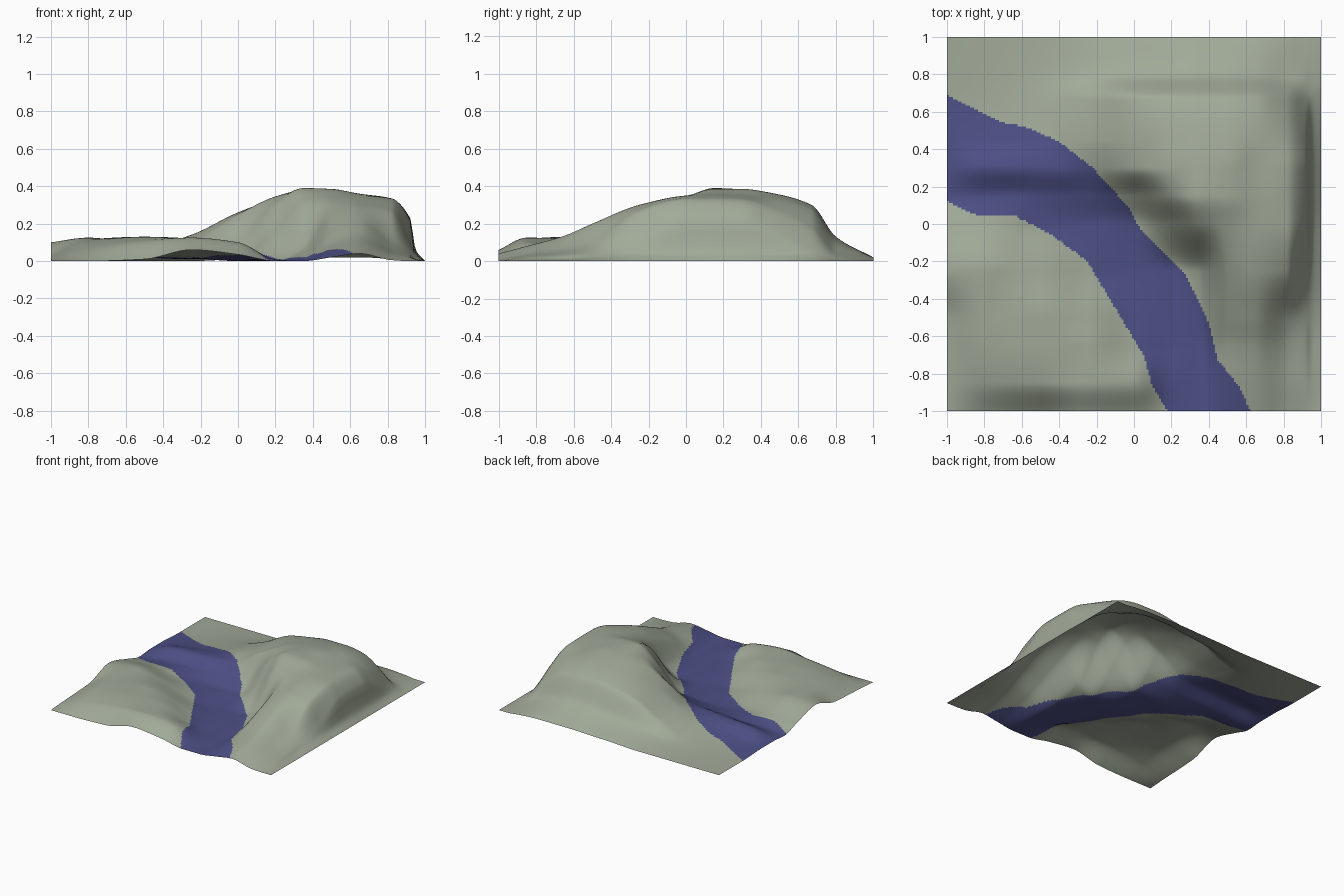
import bpy, bmesh

# survey heights: rows run front to back, columns left to right (right border is 0)
XS = [-1, -.8, -.5, -.25, 0, .2, .35, .5, .65, .82, .92, .95, 1]
YS = [-1, -.85, -.65, -.5, -.25, 0, .15, .3, .45, .67, .8, 1]
ROWS = [
    [0, 0, .01, .06, .035, 0, 0, .02, .04, .005, 0, 0],
    [.01, .07, .11, .125, .1, .01, 0, .05, .08, .035, .02, .01],
    [.02, .105, .13, .12, .04, 0, 0, .09, .135, .06, .03, .01],
    [.03, .115, .13, .09, .015, 0, .01, .15, .2, .1, .04, .02],
    [.1, .125, .08, .02, 0, 0, .06, .25, .3, .27, .1, .04],
    [.04, .05, .02, .01, .02, .17, .32, .345, .35, .335, .22, .05],
    [0, .02, .035, .05, .11, .31, .39, .385, .36, .335, .23, .06],
    [.01, .07, .09, .115, .25, .345, .38, .385, .355, .33, .23, .06],
    [.01, .03, .07, .14, .26, .33, .36, .365, .345, .29, .17, .05],
    [0, .01, .04, .12, .24, .28, .3, .3, .28, .18, .06, .03],
    [0, .005, .02, .05, .09, .11, .13, .13, .11, .05, .02, .01],
    [0, 0, 0, 0, .01, .015, .02, .02, .02, .01, 0, 0],
]
# river outline: west bank towards the front, then east bank back
RIVER = [(-1.1, .15), (-1, .12), (-.85, .05), (-.65, .05), (-.45, -.05), (-.25, -.2),
         (-.1, -.45), (.05, -.7), (.1, -.87), (.18, -1), (.2, -1.1), (.63, -1.1),
         (.62, -1), (.57, -.88), (.45, -.73), (.39, -.5), (.27, -.26), (.03, -.02),
         (-.03, .09), (-.22, .3), (-.4, .44), (-.58, .52), (-.7, .54), (-1, .69), (-1.1, .73)]
N = 180


def smooth_interp(ks, vs, t):
    """Monotone cubic interpolation, so slopes never overshoot."""
    d = [(vs[i + 1] - vs[i]) / (ks[i + 1] - ks[i]) for i in range(len(ks) - 1)]
    m = [d[0]] + [2 * a * b / (a + b) if a * b > 0 else 0 for a, b in zip(d, d[1:])] + [d[-1]]
    i = 0
    while i < len(d) - 1 and t > ks[i + 1]:
        i += 1
    h = ks[i + 1] - ks[i]
    u = (t - ks[i]) / h
    return ((1 + 2 * u) * (1 - u) ** 2 * vs[i] + u * (1 - u) ** 2 * h * m[i]
            + u * u * (3 - 2 * u) * vs[i + 1] + u * u * (u - 1) * h * m[i + 1])


def in_river(x, y):
    inside = False
    for (x1, y1), (x2, y2) in zip(RIVER, RIVER[1:] + RIVER[:1]):
        if (y1 > y) != (y2 > y) and x < x1 + (y - y1) * (x2 - x1) / (y2 - y1):
            inside = not inside
    return inside


def material(name, rgb):
    m = bpy.data.materials.new(name)
    m.diffuse_color = (*rgb, 1)
    return m


# terrain sheet
bm = bmesh.new()
coords = [-1 + 2 * i / N for i in range(N + 1)]
grid = []
for x in coords:
    column = [smooth_interp(XS, row + [0], x) for row in ROWS]
    grid.append([bm.verts.new((x, y, max(0, smooth_interp(YS, column, y)))) for y in coords])
for i in range(N):
    for j in range(N):
        f = bm.faces.new((grid[i][j], grid[i + 1][j], grid[i + 1][j + 1], grid[i][j + 1]))
        c = f.calc_center_median()
        f.material_index = int(in_river(c.x, c.y))
        f.smooth = True
mesh = bpy.data.meshes.new("terrain")
bm.to_mesh(mesh)
bm.free()
mesh.materials.append(material("moss_grey", (.355, .4, .315)))
mesh.materials.append(material("river_blue", (.075, .08, .24)))
bpy.context.collection.objects.link(bpy.data.objects.new("terrain", mesh))
